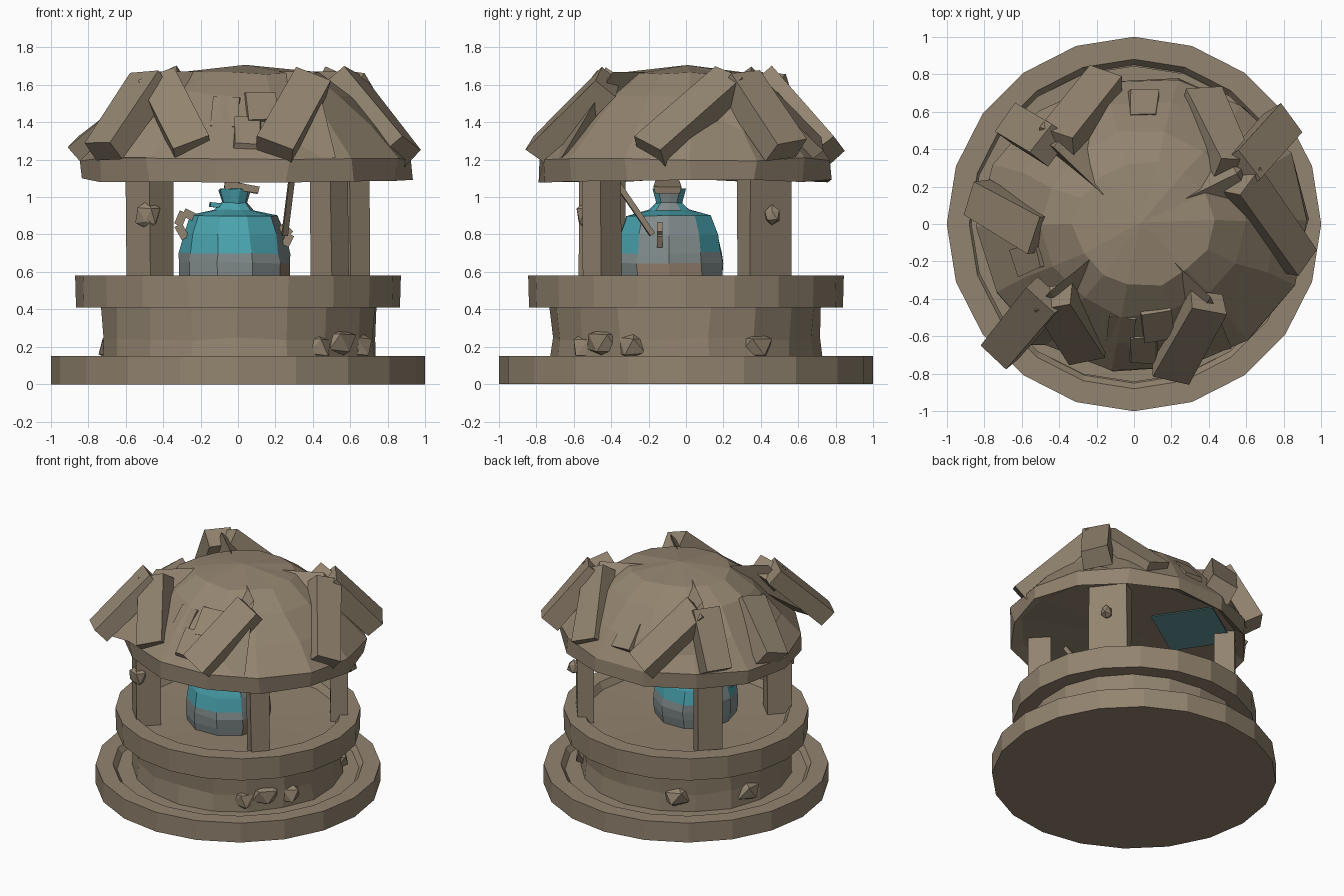
import bpy, bmesh, random
from math import sin, cos, tau
from mathutils import Vector

random.seed(4)
cube = bpy.data.objects.get("Cube")
if cube:
    bpy.data.objects.remove(cube)


def material(name, rgb):
    m = bpy.data.materials.new(name)
    m.use_nodes = True
    m.diffuse_color = (*rgb, 1)
    m.node_tree.nodes["Principled BSDF"].inputs["Base Color"].default_value = (*rgb, 1)
    return m


STONE = material("weathered brown", (0.29, 0.23, 0.16))
TEAL = material("teal glaze", (0.07, 0.38, 0.44))
GREY = material("worn grey", (0.22, 0.26, 0.26))
CLAY = material("bare clay", (0.27, 0.2, 0.145))
GLOW = material("muted teal", (0.13, 0.31, 0.33))


def finish(name, bm, mats=(STONE,), jitter=0.0):
    for v in bm.verts:
        v.co += Vector([random.uniform(-jitter, jitter) for _ in range(3)])
    bmesh.ops.recalc_face_normals(bm, faces=bm.faces[:])
    me = bpy.data.meshes.new(name)
    bm.to_mesh(me)
    bm.free()
    for m in mats:
        me.materials.append(m)
    ob = bpy.data.objects.new(name, me)
    bpy.context.collection.objects.link(ob)
    return ob


def lathe(name, profile, sides, centre=(0, 0), scale=(1, 1), mats=(STONE,),
          jitter=0.0, phase=0.25):
    """Closed turned solid from (radius, height) points, bottom to top."""
    bm = bmesh.new()
    rings = []
    for r, z in profile:
        n = 1 if r == 0 else sides
        rings.append([bm.verts.new((centre[0] + r * scale[0] * cos(tau * (i / sides + phase)),
                                    centre[1] + r * scale[1] * sin(tau * (i / sides + phase)), z))
                      for i in range(n)])
    for a, b in zip(rings, rings[1:]):
        for i in range(sides):
            j = (i + 1) % sides
            if len(a) == 1:
                bm.faces.new((a[0], b[j], b[i]))
            elif len(b) == 1:
                bm.faces.new((a[i], a[j], b[0]))
            else:
                bm.faces.new((a[i], a[j], b[j], b[i]))
    return finish(name, bm, mats, jitter)


def beam(name, start, end, width, depth, up=(0, 0, 1), jitter=0.0, mats=(STONE,)):
    """Hewn bar between two points."""
    a, b = Vector(start), Vector(end)
    along = (b - a).normalized()
    side = along.cross(Vector(up)).normalized()
    top = side.cross(along)
    bm = bmesh.new()
    ends = []
    for p in (a, b):
        ends.append([bm.verts.new(p + side * s * width / 2 + top * t * depth / 2)
                     for s, t in ((-1, -1), (1, -1), (1, 1), (-1, 1))])
    for i in range(4):
        j = (i + 1) % 4
        bm.faces.new((ends[0][i], ends[0][j], ends[1][j], ends[1][i]))
    bm.faces.new(ends[0])
    bm.faces.new(ends[1])
    return finish(name, bm, mats, jitter)


def wedge(name, points):
    """Four-cornered solid."""
    bm = bmesh.new()
    bmesh.ops.convex_hull(bm, input=[bm.verts.new(p) for p in points])
    return finish(name, bm)


def chip(name, centre, size):
    """Small irregular stone or knot."""
    bm = bmesh.new()
    bmesh.ops.create_icosphere(bm, subdivisions=1, radius=1)
    for v in bm.verts:
        v.co = Vector(centre) + Vector([c * s * random.uniform(0.75, 1.1)
                                        for c, s in zip(v.co, size)])
    return finish(name, bm)


# Round stepped base
lathe("base_step", [(0, 0), (1, 0), (1, 0.15), (0.88, 0.15), (0.85, 0.11), (0, 0.11)], 20)
lathe("drum_wall", [(0, 0.1), (0.74, 0.1), (0.735, 0.24), (0.745, 0.43), (0, 0.43)], 18,
      scale=(1, 0.98), jitter=0.01)
lathe("upper_ring", [(0, 0.41), (0.865, 0.41), (0.87, 0.58), (0.74, 0.58), (0.71, 0.53), (0, 0.51)],
      20, scale=(1, 0.97))

# Stones bulging from the drum wall
for i, (turn, z) in enumerate([(-0.145, 0.2), (-0.07, 0.2), (-0.11, 0.22), (0.09, 0.2),
                               (0.33, 0.22), (0.45, 0.2)]):
    chip(f"wall_stone_{i}", (0.67 * cos(tau * turn), 0.66 * sin(tau * turn), z), (0.12, 0.12, 0.1))

# Four posts facing outward, each with its tangential and radial thickness
posts = {"front_right": (-0.47, -0.45, 0.18, 0.18), "front_left": (0.485, -0.45, 0.14, 0.16),
         "back_right": (-0.48, 0.42, 0.17, 0.14), "back_left": (0.57, 0.42, 0.28, 0.13)}
for place, (x, y, w, d) in posts.items():
    beam(place + "_post", (x, y, 0.5), (x, y, 1.22), w, d, up=(x, y, 0), jitter=0.008)
chip("front_post_knot", (-0.48, -0.54, 0.9), (0.07, 0.05, 0.09))
chip("back_post_knot", (0.64, 0.46, 0.9), (0.05, 0.05, 0.06))

# Roof shell with thick eaves, sagging crown and flat ceiling
lathe("roof", [(0, 1.13), (0.76, 1.12), (0.83, 1.09), (0.84, 1.2), (0.68, 1.38), (0.52, 1.55),
               (0.35, 1.66), (0, 1.695)], 14, centre=(0.05, 0), scale=(1.05, 0.95),
      jitter=0.015, phase=0.29)

# Corner dormers: leaning beams under an apex, with a wedge running back to the crown
gables = {"front_right": ((-0.45, -0.36), [(-0.72, -0.68), (-0.24, -0.68)]),
          "front_left": ((0.41, -0.39), [(0.19, -0.78), (0.55, -0.7)]),
          "back_left": ((0.55, 0.27), [(0.88, -0.2), (0.8, 0.53), (0.36, 0.67)]),
          "back_right": ((-0.43, 0.41), [(-0.15, 0.77), (-0.64, 0.54)])}
for place, (top, feet) in gables.items():
    for i, low in enumerate(feet):
        if (place, i) == ("front_left", 1):
            continue
        lean = Vector((*top, 0)).lerp(Vector((*low, 0)), 0.07)
        beam(f"{place}_gable_beam_{i}", (*low, 1.245), (lean.x, lean.y, 1.62), 0.2, 0.14,
             up=(low[0], low[1], 0.9), jitter=0.01)
    for i, (a, b) in enumerate(zip(feet, feet[1:])):
        wedge(f"{place}_dormer_{i}", [(*top, 1.67), (top[0] * 0.3, top[1] * 0.3, 1.67),
                                      (a[0] * 0.95, a[1] * 0.95, 1.21),
                                      (b[0] * 0.95, b[1] * 0.95, 1.21)])
beam("right_roof_beam", (-0.84, 0.14, 1.24), (-0.5, -0.06, 1.53), 0.2, 0.12,
     up=(-0.8, 0, 0.9), jitter=0.01)

# Loose shingles lying on the open slopes
for i, (turn, r) in enumerate([(-0.28, 0.6), (-0.25, 0.7), (-0.23, 0.57), (0.25, 0.68),
                               (0.55, 0.62)]):
    out = Vector((cos(tau * turn), sin(tau * turn), 0))
    p = Vector((0.05 + out.x * r * 1.05, out.y * r * 0.95, 2.085 - r * 1.06))
    d = out * 0.07 - Vector((0, 0, 0.075))
    beam(f"shingle_{i}", p - d, p + d, 0.15, 0.035, up=out + Vector((0, 0, 1)), jitter=0.01)

# Glow on the ceiling
beam("ceiling_patch", (-0.42, 0.24, 1.118), (0.0, 0.52, 1.114), 0.45, 0.008, mats=(GLOW,))

# Glazed pot, worn on two sides and bare near the foot
POT = (-0.02, -0.09)
pot = lathe("pot", [(0, 0.5), (0.28, 0.5), (0.295, 0.58), (0.3, 0.65), (0.295, 0.7), (0.275, 0.8),
                    (0.235, 0.9), (0.11, 0.93), (0.07, 0.97), (0.09, 1.04), (0, 1.05)],
            10, centre=POT, mats=(TEAL, GREY, CLAY), jitter=0.006, phase=0)
for f in pot.data.polygons:
    n = f.normal
    worn_side = n.x > 0.75 or (n.x < -0.6 and n.y > 0.2)
    if f.center.z < 0.64 and n.x > 0.75:
        f.material_index = 2
    elif f.center.z < 0.69 or worn_side:
        f.material_index = 1

# Pot stopper, spout and handles
beam("stopper", (-0.07, -0.1, 1.07), (0.11, -0.1, 1.035), 0.14, 0.035, jitter=0.008)
beam("spout", (-0.15, -0.12, 0.96), (-0.05, -0.1, 0.95), 0.04, 0.025, mats=(TEAL,))
for name, s, path in (("right", -1, [(0.21, 0.89), (0.27, 0.92), (0.3, 0.85), (0.26, 0.78)]),
                      ("left", 1, [(0.25, 0.85), (0.3, 0.8), (0.27, 0.74)])):
    for i, (p, q) in enumerate(zip(path, path[1:])):
        beam(f"{name}_handle_{i}", (POT[0] + s * p[0], -0.14, p[1]),
             (POT[0] + s * q[0], -0.14, q[1]), 0.045, 0.03, up=(0, 1, 0))
beam("leaning_stick", (0.25, -0.18, 0.8), (0.29, -0.4, 1.12), 0.03, 0.03)
